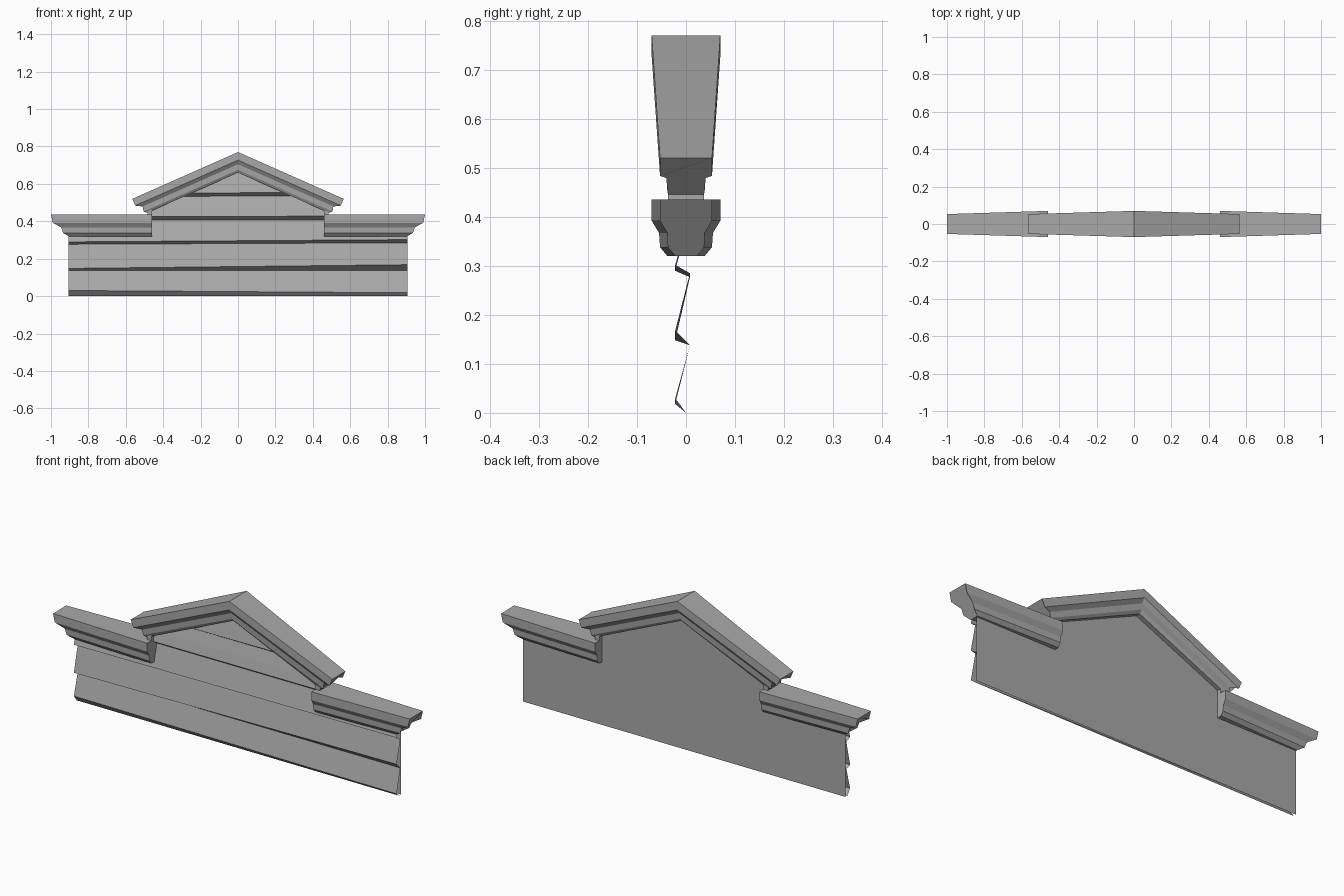
import bpy, bmesh

cube = bpy.data.objects.get("Cube")
if cube:
    bpy.data.objects.remove(cube)

grey = bpy.data.materials.new("plain grey")
grey.use_nodes = True
colour = (0.4, 0.4, 0.4, 1)
grey.diffuse_color = colour
grey.node_tree.nodes["Principled BSDF"].inputs["Base Color"].default_value = colour


def make(name, rings, closed=False):
    """Join rows of points with quads; closed rows become a capped solid."""
    bm = bmesh.new()
    rows = [[bm.verts.new(p) for p in ring] for ring in rings]
    n = len(rows[0])
    for a, b in zip(rows, rows[1:]):
        for i in range(n if closed else n - 1):
            j = (i + 1) % n
            bm.faces.new((a[i], a[j], b[j], b[i]))
    if closed:
        bm.faces.new(rows[0])
        bm.faces.new(rows[-1])
        bmesh.ops.recalc_face_normals(bm, faces=bm.faces)
    mesh = bpy.data.meshes.new(name)
    bm.to_mesh(mesh)
    bm.free()
    mesh.materials.append(grey)
    obj = bpy.data.objects.new(name, mesh)
    bpy.context.collection.objects.link(obj)
    return obj


def station(xs, widths, zs):
    """Moulding section, mirrored front to back."""
    front = [(x, -w, z) for x, w, z in zip(xs, widths, zs)]
    return front + [(x, -y, z) for x, y, z in reversed(front)]


wide = (0.07, 0.07, 0.055, 0.053, 0.038)
narrow = (0.053, 0.053, 0.038, 0.037, 0.022)

# Side cornices, thinner toward the outer ends
cornice_z = (0.435, 0.392, 0.367, 0.338, 0.32)
cornice_end = (1.0, 0.99, 0.945, 0.935, 0.905)
for side, label in ((1, "left"), (-1, "right")):
    make(label + "_cornice", [
        station([0.46 * side] * 5, wide, cornice_z),
        station([x * side for x in cornice_end], narrow, cornice_z)], True)
    # Short return under each rake end
    make(label + "_rake_return", [
        [(x * side, y, z) for x, y in
         ((0.46, -0.037), (0.485, -0.037), (0.485, 0.037), (0.46, 0.037))]
        for z in (0.42, 0.47)], True)

# Raked moulding, thickest at the ridge
slope = 0.4425
ridge_z = (0.77, 0.727, 0.705, 0.675, 0.66)
rake_end = (0.565, 0.55, 0.51, 0.505, 0.485)
rake_w = (0.053, 0.053, 0.04, 0.038, 0.036)
end_z = [z - slope * x for z, x in zip(ridge_z, rake_end)]
make("gable_moulding", [
    station([-x for x in rake_end], rake_w, end_z),
    station([0] * 5, wide, ridge_z),
    station(rake_end, rake_w, end_z)], True)

# Lapped siding: left height, right height, depth, half width
front, back = -0.022, 0.008
siding = [
    (0, 0, 0, 0.905), (0.03, 0.018, front, 0.905),
    (0.138, 0.138, back, 0.905), (0.148, 0.168, front, 0.905),
    (0.277, 0.285, back, 0.905), (0.29, 0.302, front, 0.905),
    (0.405, 0.408, back, 0.905), (0.425, 0.428, front, 0.905),
    (0.427, 0.43, front, 0.47), (0.475, 0.475, -0.01, 0.47),
    (0.533, 0.536, back, 0.355), (0.55, 0.555, front, 0.31),
    (0.675, 0.675, back, 0.034)]
make("lapped_siding", [[(-w, y, zl), (w, y, zr)] for zl, zr, y, w in siding])

# Flat backing sheet
outline = ((0, 0.905), (0.425, 0.905), (0.426, 0.47), (0.475, 0.47), (0.68, 0.02))
make("back_panel", [[(w, 0.015, z), (-w, 0.015, z)] for z, w in outline])
